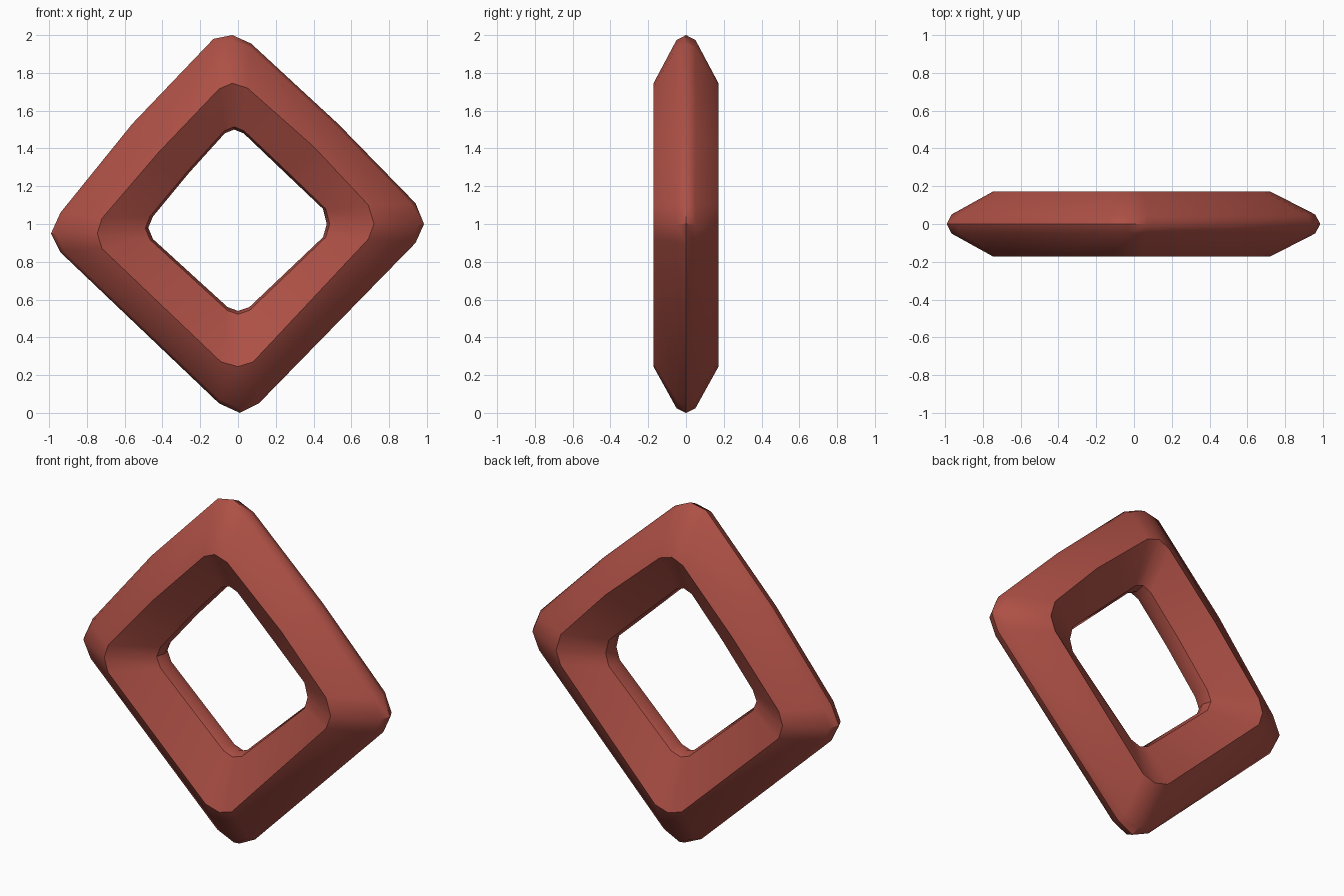
import bpy
import bmesh
from mathutils import Vector

default_cube = bpy.data.objects.get("Cube")
if default_cube:
    bpy.data.objects.remove(default_cube, do_unlink=True)

# Single clay red material
clay = bpy.data.materials.new("clay_red")
clay.use_nodes = True
colour = (0.42, 0.08, 0.06, 1)
clay.diffuse_color = colour
clay.node_tree.nodes["Principled BSDF"].inputs["Base Color"].default_value = colour

# Matching outlines in x, z: outer rim, flank ridge and edge of the hole
outer_rim = [(-.13, 1.98), (-.03, 2), (.07, 1.955), (.53, 1.53), (.94, 1.11),
             (.985, 1), (.94, .9), (.11, .05), (.01, 0), (-.1, .05),
             (-.94, .85), (-.99, .95), (-.94, 1.06), (-.56, 1.53)]
ridge = [(-.1, 1.715), (-.03, 1.745), (.05, 1.72), (.4, 1.41), (.69, 1.1),
         (.72, 1), (.69, .92), (.08, .27), (0, .245), (-.09, .27),
         (-.72, .87), (-.745, .95), (-.72, 1.03), (-.42, 1.38)]
hole_edge = [(-.07, 1.48), (-.02, 1.5), (.03, 1.48), (.25, 1.27), (.45, 1.08),
             (.47, 1), (.45, .93), (.06, .56), (0, .54), (-.055, .56),
             (-.45, .92), (-.475, .98), (-.45, 1.04), (-.26, 1.27)]

half_depth = 0.172
bevel_depth = 0.05


def section(outer, crest, inner):
    """Closed eight-sided cross-section of the ring at one outline point."""
    outer, crest, inner = (Vector((x, 0, z)) for x, z in (outer, crest, inner))
    depth = Vector((0, half_depth, 0))
    bevel = Vector((0, bevel_depth, 0))
    outer_bevel = outer.lerp(crest, 0.1)
    inner_bevel = inner.lerp(crest, 0.06)
    return [outer, outer_bevel + bevel, crest + depth, inner_bevel + bevel,
            inner, inner_bevel - bevel, crest - depth, outer_bevel - bevel]


# Loft the cross-sections around the closed ring
bm = bmesh.new()
sections = [[bm.verts.new(point) for point in section(*points)]
            for points in zip(outer_rim, ridge, hole_edge)]
for index, current in enumerate(sections):
    previous = sections[index - 1]
    for side in range(len(current)):
        bm.faces.new((previous[side - 1], previous[side],
                      current[side], current[side - 1]))
bmesh.ops.recalc_face_normals(bm, faces=bm.faces[:])

mesh = bpy.data.meshes.new("diamond_ring")
bm.to_mesh(mesh)
bm.free()
mesh.materials.append(clay)
ring = bpy.data.objects.new("diamond_ring", mesh)
bpy.context.collection.objects.link(ring)

# Smooth rounded corners, crisp ridges
bpy.ops.object.select_all(action="DESELECT")
ring.select_set(True)
bpy.context.view_layer.objects.active = ring
bpy.ops.object.shade_smooth_by_angle(angle=0.7)
